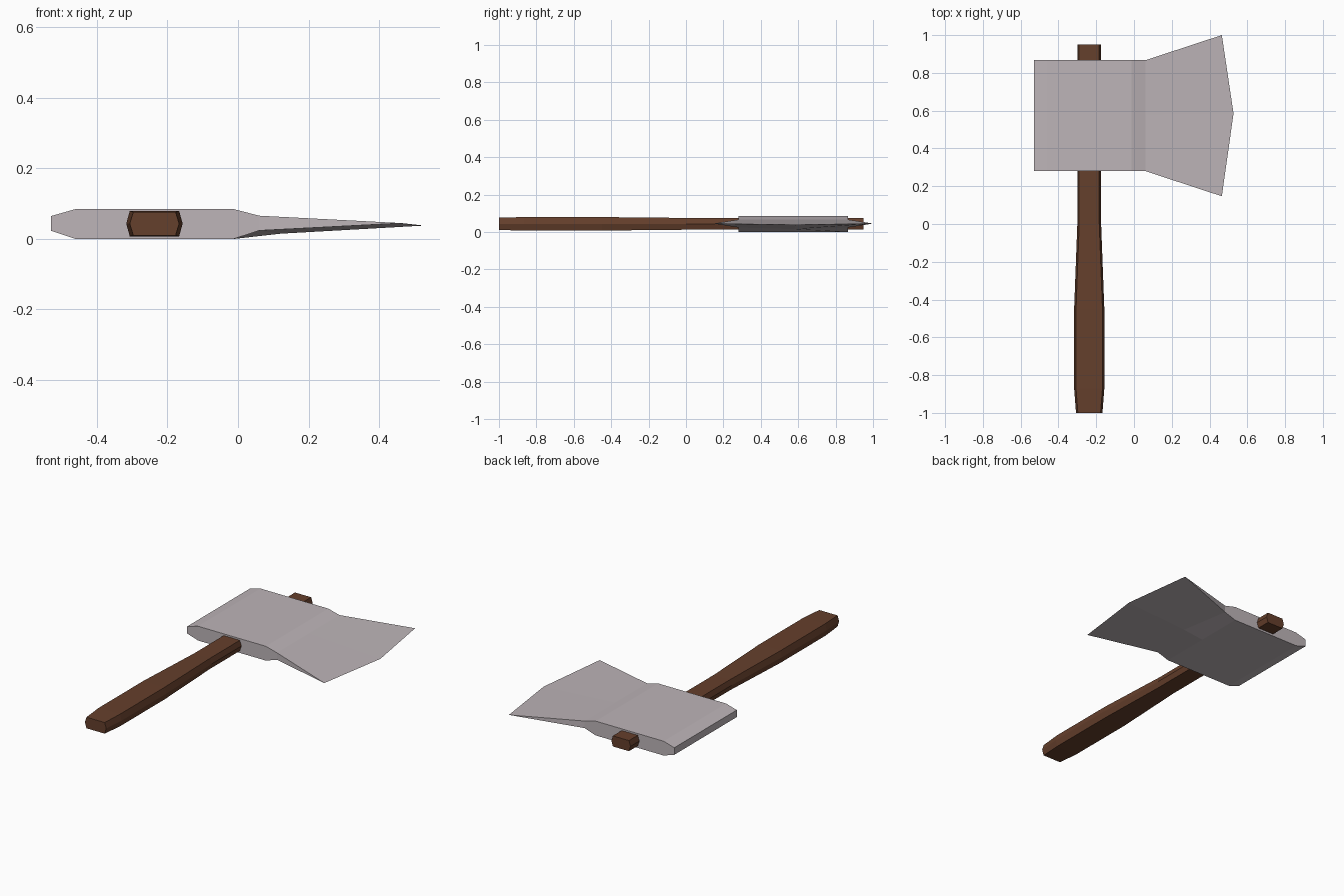
import bpy, bmesh

if "Cube" in bpy.data.objects:
    bpy.data.objects.remove(bpy.data.objects["Cube"])


def material(name, color):
    m = bpy.data.materials.new(name)
    m.diffuse_color = color
    m.use_nodes = True
    m.node_tree.nodes["Principled BSDF"].inputs["Base Color"].default_value = m.diffuse_color
    return m


def finish(name, bm, mat):
    bmesh.ops.recalc_face_normals(bm, faces=bm.faces)
    me = bpy.data.meshes.new(name)
    bm.to_mesh(me)
    bm.free()
    me.materials.append(mat)
    ob = bpy.data.objects.new(name, me)
    bpy.context.collection.objects.link(ob)


steel = material("steel", (0.51, 0.46, 0.48, 1))
wood = material("wood", (0.13, 0.05, 0.025, 1))

# Handle: six-sided section lofted along y
CX, CZ = -0.237, 0.0435
bm = bmesh.new()
rings = []
for y, w, h in [(-1, 0.07, 0.033), (-0.87, 0.08, 0.036), (-0.45, 0.08, 0.036),
                (0, 0.063, 0.0315), (0.95, 0.063, 0.0315)]:
    f = w - 0.01
    section = [(-w, 0), (-f, h), (f, h), (w, 0), (f, -h), (-f, -h)]
    rings.append([bm.verts.new((CX + x, y, CZ + z)) for x, z in section])
for a, b in zip(rings, rings[1:]):
    for i in range(6):
        j = (i + 1) % 6
        bm.faces.new((a[i], a[j], b[j], b[i]))
bm.faces.new(rings[0])
bm.faces.new(rings[-1])
finish("handle", bm, wood)

# Head: side profile (x, z) placed at both ends and the middle of its height
LO, MID, HI = 0.28, 0.58, 0.867
profile = [(0.06, 0.024), (-0.013, 0), (-0.46, 0), (-0.53, 0.023),
           (-0.53, 0.065), (-0.46, 0.085), (-0.013, 0.085), (0.06, 0.066)]
bm = bmesh.new()
rows = [[bm.verts.new((x, y, z)) for x, z in profile] for y in (LO, MID, HI)]
rows[1][0].co = (0.12, MID, 0.015)
for a, b in zip(rows, rows[1:]):
    for i in range(7):
        bm.faces.new((a[i], a[i + 1], b[i + 1], b[i]))
bm.faces.new(rows[0])
bm.faces.new(rows[2])

# Blade: flares from the head to a sharp, bowed edge
edge = [bm.verts.new(c) for c in
        [(0.465, 0.147, 0.045), (0.527, 0.585, 0.038), (0.465, 1.0, 0.045)]]
for k in (0, 1):
    for i in (0, 7):
        bm.faces.new((rows[k][i], rows[k + 1][i], edge[k + 1], edge[k]))
for k in (0, 2):
    bm.faces.new((rows[k][0], rows[k][7], edge[k]))
finish("axe_head", bm, steel)
